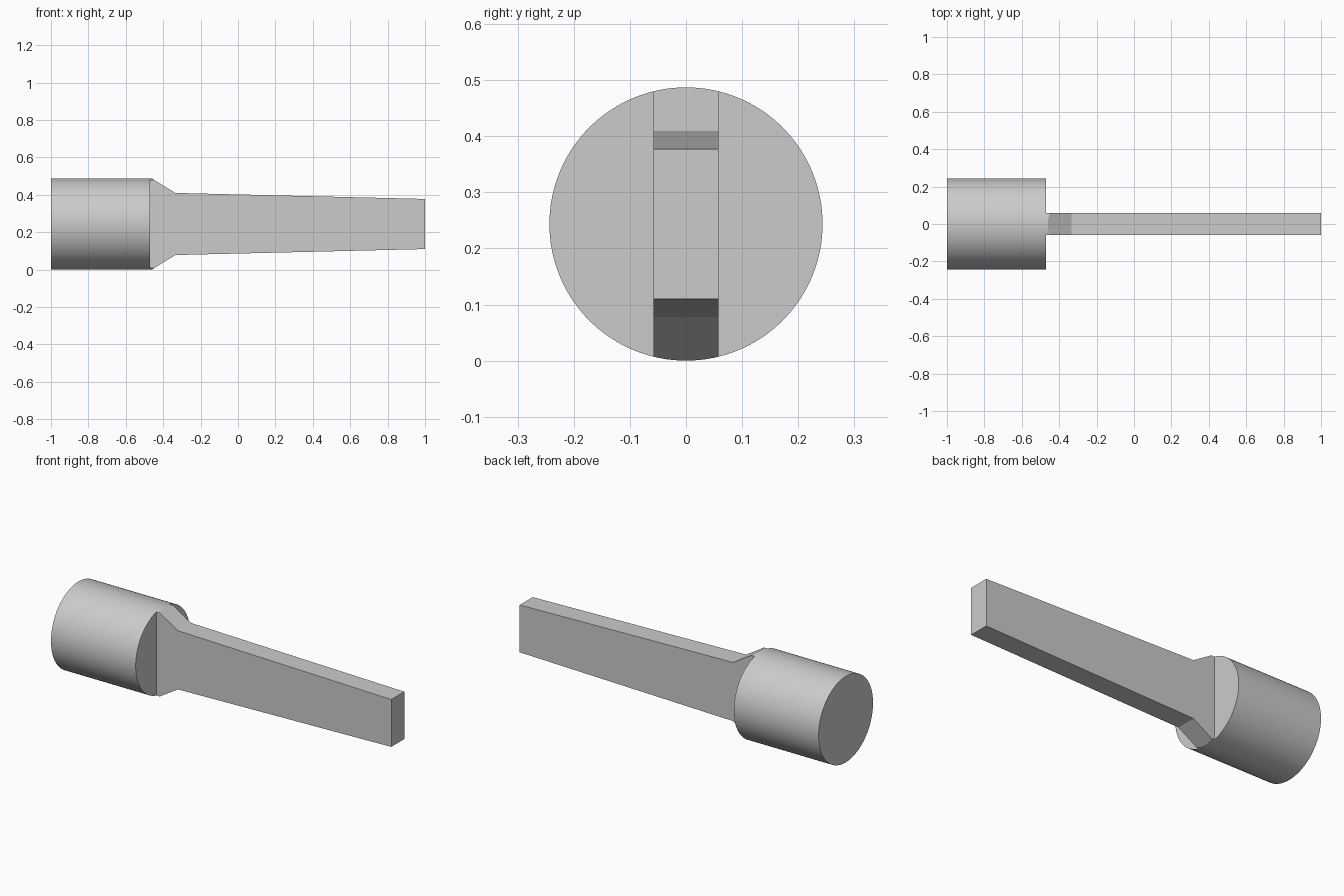
import bpy
import bmesh
from math import radians
from mathutils import Matrix

cube = bpy.data.objects.get("Cube")
if cube:
    bpy.data.objects.remove(cube, do_unlink=True)

RADIUS = 0.2435      # round stock
HALF_BLADE = 0.058   # half thickness of the blade
SHOULDER = -0.47     # where the round head ends

steel = bpy.data.materials.new("plain grey metal")
steel.use_nodes = True
GREY = (0.6, 0.6, 0.6, 1)
steel.diffuse_color = GREY
steel.node_tree.nodes["Principled BSDF"].inputs["Base Color"].default_value = GREY


def new_object(name, bm):
    bmesh.ops.recalc_face_normals(bm, faces=bm.faces)
    mesh = bpy.data.meshes.new(name)
    bm.to_mesh(mesh)
    bm.free()
    mesh.materials.append(steel)
    obj = bpy.data.objects.new(name, mesh)
    bpy.context.collection.objects.link(obj)
    return obj


def prism(name, profile, y0, y1):
    """Extrude an x-z outline from y0 to y1."""
    bm = bmesh.new()
    face = bm.faces.new([bm.verts.new((x, y0, z)) for x, z in profile])
    top = bmesh.ops.extrude_face_region(bm, geom=[face])["geom"]
    verts = [v for v in top if isinstance(v, bmesh.types.BMVert)]
    bmesh.ops.translate(bm, vec=(0, y1 - y0, 0), verts=verts)
    return new_object(name, bm)


# Round stock lying along x
bm = bmesh.new()
bmesh.ops.create_cone(bm, cap_ends=True, segments=128, radius1=RADIUS,
                      radius2=RADIUS, depth=2,
                      matrix=Matrix.Translation((0, 0, RADIUS))
                      @ Matrix.Rotation(radians(90), 4, "Y"))
shank = new_object("shank_with_blade", bm)

# Material milled away: both cheeks, then the tapered top and bottom
cutters = []
for s in (-1, 1):
    cheek = [(SHOULDER, -1), (2, -1), (2, 1), (SHOULDER, 1)]
    cutters.append(prism("cheek_cutter", cheek, s * HALF_BLADE, s * 1))
    taper = [(-0.585, 0.32), (-0.335, 0.166), (1, 0.134), (2, 0.11), (2, 1), (-0.585, 1)]
    outline = [(x, RADIUS + s * h) for x, h in taper]
    cutters.append(prism("taper_cutter", outline, -0.5, 0.5))

bpy.context.view_layer.objects.active = shank
shank.select_set(True)
for cutter in cutters:
    cutter.hide_render = True
    mod = shank.modifiers.new("mill", "BOOLEAN")
    mod.operation = "DIFFERENCE"
    mod.solver = "EXACT"
    mod.object = cutter
    bpy.ops.object.modifier_apply(modifier=mod.name)
    bpy.data.objects.remove(cutter, do_unlink=True)

bpy.ops.object.shade_smooth_by_angle(angle=radians(20))
